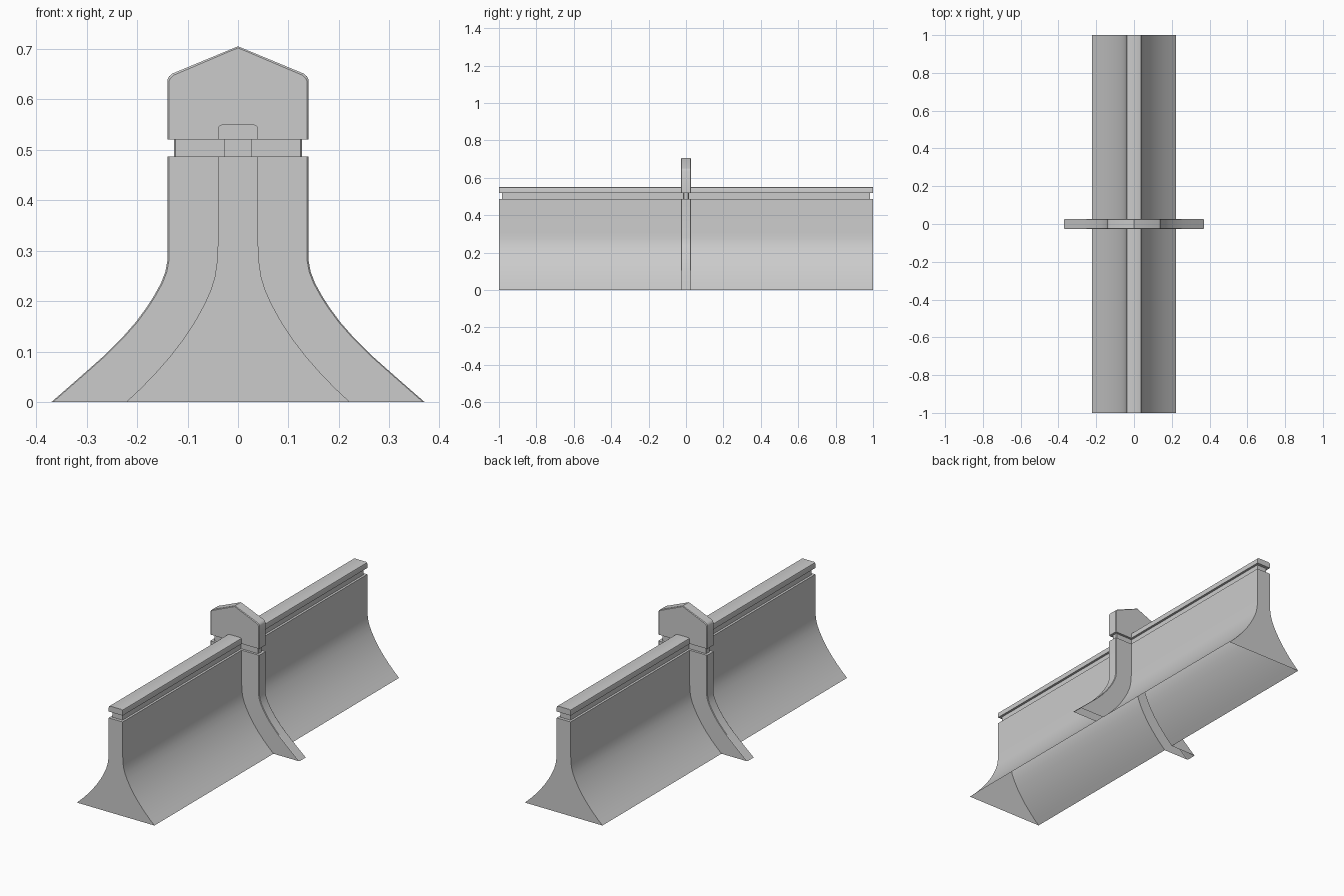
import bpy, bmesh
from math import radians

if "Cube" in bpy.data.objects:
    bpy.data.objects.remove(bpy.data.objects["Cube"])

H = 0.027      # half thickness of the pillar
B = 0.003      # small edge chamfer
TOP = 0.487    # height where the recessed neck begins

WALL = [(0.222, 0), (0.192, 0.028), (0.163, 0.058), (0.135, 0.090), (0.108, 0.125),
        (0.084, 0.162), (0.066, 0.195), (0.054, 0.222), (0.046, 0.248), (0.042, 0.275),
        (0.04, 0.31), (0.04, TOP)]
LEG = [(0.37, 0), (0.315, 0.048), (0.262, 0.095), (0.232, 0.125), (0.203, 0.158),
       (0.183, 0.185), (0.168, 0.208), (0.153, 0.235), (0.144, 0.258), (0.14, 0.28),
       (0.14, TOP)]


def loft(name, sections, caps, axes, angle=30):
    """Join half outlines (y, points), add flat end polygons, then mirror."""
    bm = bmesh.new()
    rows = [[bm.verts.new((x, y, z)) for x, z in pts] for y, pts in sections]
    for a, b in zip(rows, rows[1:]):
        for i in range(len(a) - 1):
            bm.faces.new((a[i], a[i + 1], b[i + 1], b[i]))
    for y, pts in caps:
        bm.faces.new([bm.verts.new((x, y, z)) for x, z in pts])
    bmesh.ops.remove_doubles(bm, verts=bm.verts, dist=1e-5)
    bmesh.ops.recalc_face_normals(bm, faces=bm.faces)
    # outermost end face must look outward
    bm.faces.ensure_lookup_table()
    ends = [f for f in bm.faces if abs(f.normal.y) > 0.99]
    end = max(ends, key=lambda f: f.calc_center_median().y)
    if end.normal.y < 0:
        bmesh.ops.reverse_faces(bm, faces=bm.faces)
    mesh = bpy.data.meshes.new(name)
    bm.to_mesh(mesh)
    bm.free()
    obj = bpy.data.objects.new(name, mesh)
    bpy.context.collection.objects.link(obj)
    mod = obj.modifiers.new("Mirror", 'MIRROR')
    mod.use_axis = (True, 'y' in axes, False)
    mod.merge_threshold = 1e-4
    bpy.ops.object.select_all(action='DESELECT')
    bpy.context.view_layer.objects.active = obj
    obj.select_set(True)
    bpy.ops.object.modifier_apply(modifier="Mirror")
    bpy.ops.object.shade_smooth_by_angle(angle=radians(angle))
    return obj


def inset(pts, dz=0.0):
    return [(max(x - B, 0), z - dz) for x, z in pts]


def bar(name, half, y0, y1):
    """Closed half outline running from y0 to y1, end face at y1, mirrored in x and y."""
    loft(name, [(y0, half), (y1, half)], [(y1, half)], 'xy')


# Wall body: flared hollow shell, open underneath, closed at the far ends
outline = WALL + [(0, TOP)]
loft("wall_body", [(H, outline), (1, outline)], [(1, outline + [(0, 0)])], 'xy')

# Recessed wall neck and wall coping
bar("wall_neck", [(0, TOP), (0.028, TOP), (0.028, 0.52), (0, 0.52)], 0.012, 0.984)
bar("wall_coping", [(0, 0.52), (0.04, 0.52), (0.04, 0.541), (0.038, 0.547),
                    (0.032, 0.55), (0, 0.55)], H, 1)

# Pillar legs: buttress shell with front and back faces outside the wall
leg = LEG + [(0, TOP)]
face = inset(LEG) + WALL[::-1]
loft("pillar_legs", [(0, leg), (H - B, leg), (H, inset(leg))], [(H, face)], 'xy')

# Pillar neck
neck = [(0, TOP), (0.127, TOP), (0.127, 0.52), (0, 0.52)]
loft("pillar_neck", [(0, neck), (0.015 - B, neck), (0.015, inset(neck))],
     [(0.015, inset(neck))], 'xy')

# Pillar cap with pointed top
cap = [(0, 0.52), (0.14, 0.52), (0.14, 0.638), (0.137, 0.645), (0.13, 0.651), (0, 0.705)]
front = [(0, 0.52), (0.137, 0.52)] + inset(cap[2:], B)
loft("pillar_cap", [(0, cap), (H - B, cap), (H, front)], [(H, front)], 'xy')
